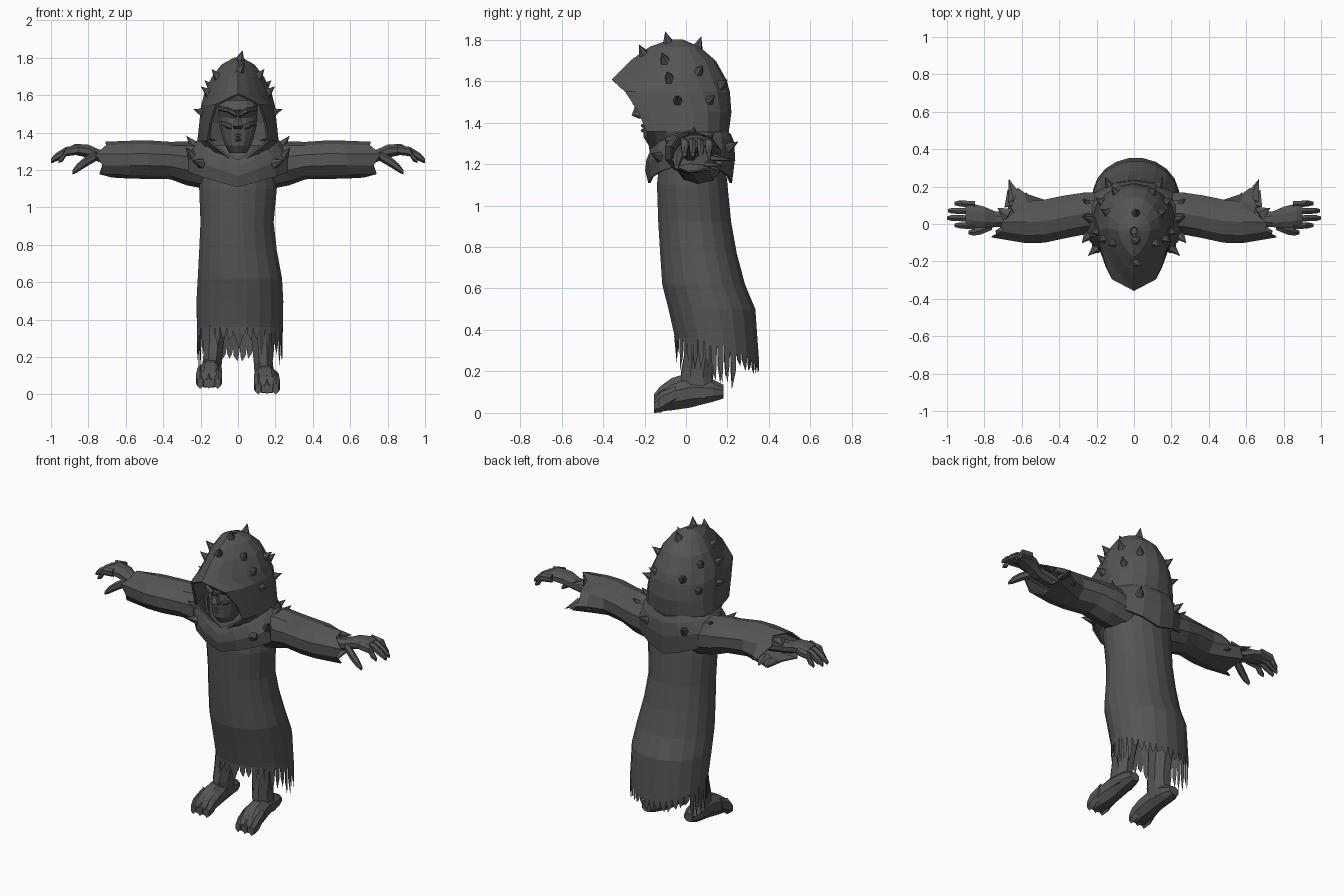
import bpy, bmesh, math, random
from mathutils import Vector
from mathutils.bvhtree import BVHTree

random.seed(4)
if "Cube" in bpy.data.objects:
    bpy.data.objects.remove(bpy.data.objects["Cube"])

grey = bpy.data.materials.new("charcoal_cloth")
grey.use_nodes = True
grey.diffuse_color = (0.09, 0.09, 0.09, 1)
grey.node_tree.nodes["Principled BSDF"].inputs["Base Color"].default_value = grey.diffuse_color


def finish(name, bm, thickness=0):
    bmesh.ops.recalc_face_normals(bm, faces=bm.faces)
    mesh = bpy.data.meshes.new(name)
    bm.to_mesh(mesh)
    mesh.materials.append(grey)
    obj = bpy.data.objects.new(name, mesh)
    bpy.context.collection.objects.link(obj)
    if thickness:
        obj.modifiers.new("thickness", "SOLIDIFY").thickness = thickness
    return obj


def ring(c, axis, ra, rb, n=12):
    """Ellipse around c, in the plane across the axis."""
    u, v = [i for i in range(3) if i != axis]
    pts = []
    for i in range(n):
        a = math.tau * (i + 0.5) / n
        p = Vector(c)
        p[u] += ra * math.cos(a)
        p[v] += rb * math.sin(a)
        pts.append(p)
    return pts


def loft(bm, rings, closed=True, caps=True):
    rows = [[bm.verts.new(p) for p in r] for r in rings]
    n = len(rows[0])
    for lo, hi in zip(rows, rows[1:]):
        for i in range(n if closed else n - 1):
            j = (i + 1) % n
            bm.faces.new((lo[i], lo[j], hi[j], hi[i]))
    if caps:
        bm.faces.new(rows[0])
        bm.faces.new(rows[-1])


def tube(bm, axis, sections, n=8, caps=True):
    loft(bm, [ring(s[:3], axis, s[3], s[4], n) for s in sections], caps=caps)


def spike(bm, base, direction, length, radius, n=6, flat=1):
    d = Vector(direction).normalized()
    q = d.to_track_quat("Z", "Y")
    base = Vector(base)
    feet = [bm.verts.new(base + q @ Vector((radius * math.cos(math.tau * i / n),
            flat * radius * math.sin(math.tau * i / n), 0))) for i in range(n)]
    tip = bm.verts.new(base + d * length)
    for i in range(n):
        bm.faces.new((feet[i], feet[(i + 1) % n], tip))
    bm.faces.new(feet)


def thorns(name, surface, centre, aims, length, radius):
    """Spikes where rays from the centre leave the surface."""
    tree = BVHTree.FromBMesh(surface)
    bm = bmesh.new()
    for aim in aims:
        d = Vector(aim).normalized()
        hit = tree.ray_cast(Vector(centre), d)
        if hit[0]:
            n = hit[1] if hit[1].dot(d) > 0 else -hit[1]
            spike(bm, hit[0] - n * 0.015, n + Vector((0, 0, 0.3)), length, radius)
    finish(name, bm)


# Long robe, bellied towards the back
robe_sections = [(0.01, 0.15, 0.36, 0.232, 0.205), (0.01, 0.125, 0.5, 0.235, 0.212),
                 (0.01, 0.085, 0.62, 0.228, 0.202), (0, 0.06, 0.77, 0.21, 0.187),
                 (-0.005, 0.042, 0.92, 0.198, 0.178), (0, 0.03, 1.1, 0.21, 0.172),
                 (0, 0.03, 1.22, 0.2, 0.16), (0, 0.03, 1.33, 0.14, 0.13)]
N = 20
rings = [ring(s[:3], 2, s[3], s[4], N) for s in robe_sections]
for p in rings[0]:
    p.z -= 0.11 * max(0, (p.y - 0.1) / 0.25)
bm = bmesh.new()
loft(bm, rings, caps=False)
finish("robe", bm)

# Torn strips along the hem, longest at the sides
bm = bmesh.new()
hem = rings[0]
for i in range(N):
    a, b = hem[i], hem[(i + 1) % N]
    mid = a.lerp(b, 0.5)
    side = min(1, abs(mid.x) / 0.17) ** 2
    drop = 0.05 + 0.13 * side
    if mid.y > 0.22:
        drop = 0.07
    for k in (0, 0.5):
        p, q = a.lerp(b, k), a.lerp(b, k + 0.5)
        fall = Vector((0, 0, -drop * random.uniform(0.75, 1.1)))
        r, t = p.lerp(q, 0.15) + fall * 0.55, p.lerp(q, 0.9) + fall * 0.6
        tip = p.lerp(q, random.uniform(0.2, 0.8)) + fall
        bm.faces.new([bm.verts.new(v) for v in (p, q, t, tip, r)])
spike(bm, (0.005, -0.045, 0.37), (0, 0, -1), 0.13, 0.04, 4, 0.3)
finish("torn_hem", bm)

# Legs and clawed feet, the left one lower
for name, s, lift in (("left", 1, 0), ("right", -1, 0.03)):
    x = 0.145 * s
    bm = bmesh.new()
    tube(bm, 2, [(x, 0.06, 0.07 + lift, 0.058, 0.085), (x - 0.01 * s, 0.05, 0.17 + lift, 0.055, 0.08),
                 (x - 0.015 * s, 0.065, 0.28, 0.06, 0.08), (x - 0.02 * s, 0.09, 0.42, 0.068, 0.09)])
    finish(name + "_leg", bm)
    bm = bmesh.new()
    tube(bm, 1, [(x, 0.18, 0.095 + lift / 2, 0.035, 0.028), (x, 0.13, 0.1 + lift / 2, 0.055, 0.05),
                 (x, 0.02, 0.095 + lift, 0.06, 0.075), (x + 0.005 * s, -0.07, 0.075 + lift, 0.07, 0.068),
                 (x + 0.01 * s, -0.13, 0.05 + lift, 0.074, 0.046), (x + 0.01 * s, -0.15, 0.033 + lift, 0.06, 0.025)])
    for k in (-1, 0, 1):
        tx = x + 0.01 * s + k * 0.047
        tube(bm, 1, [(tx, -0.05, 0.09 + lift, 0.018, 0.04), (tx, -0.12, 0.052 + lift, 0.026, 0.05),
                     (tx, -0.155, 0.03 + lift, 0.018, 0.03)], 6)
    finish(name + "_foot", bm)

# Sleeves trailing back to ragged cuffs, hands with fingers
for name, s in (("left", 1), ("right", -1)):
    sections = [(0.14, 0.06, 1.215, 0.11, 0.115), (0.27, 0.055, 1.235, 0.11, 0.11),
                (0.36, 0.04, 1.25, 0.112, 0.092), (0.48, 0.015, 1.255, 0.113, 0.095),
                (0.58, 0.01, 1.255, 0.11, 0.093), (0.7, 0.01, 1.255, 0.078, 0.088)]
    rows = [ring((c[0] * s, *c[1:3]), 0, c[3], c[4], 10) for c in sections]
    for i, p in enumerate(rows[-1]):
        p.x -= s * (0.7 * p.y + (0.02 if i % 2 else -0.015))
    for row, flare in ((rows[-2], 0.04), (rows[-1], 0.1)):
        for p in row:
            if p.y > 0.02 and p.z < 1.27:
                p.y += flare
    bm = bmesh.new()
    loft(bm, rows, caps=False)
    finish(name + "_sleeve", bm, -0.008)
    bm = bmesh.new()
    for x, y, z, dx, dy, size in ((0.63, 0.13, 1.23, 0.35, 1, 0.12), (0.57, 0.11, 1.21, 0.1, 1, 0.06),
                                  (0.65, 0.1, 1.2, 0.3, 1, 0.09), (0.67, 0.05, 1.31, 1, 0.6, 0.07)):
        spike(bm, (x * s, y, z), (dx * s, dy, -0.1), size, 0.045, 5, 0.4)
    finish(name + "_cuff_tatters", bm)

    bm = bmesh.new()
    tube(bm, 0, [(0.6 * s, 0.02, 1.255, 0.045, 0.04), (0.74 * s, 0.025, 1.275, 0.045, 0.036),
                 (0.8 * s, 0.035, 1.3, 0.062, 0.038), (0.87 * s, 0.045, 1.31, 0.07, 0.032),
                 (0.9 * s, 0.045, 1.303, 0.062, 0.024)])
    for k, reach in enumerate((0.96, 1.0, 0.995, 0.96)):
        y = -0.012 + 0.039 * k
        tube(bm, 0, [(0.85 * s, y, 1.308, 0.02, 0.026), (0.92 * s, y + 0.004, 1.298, 0.019, 0.025),
                     ((reach - 0.025) * s, y + 0.005, 1.268, 0.018, 0.021),
                     (reach * s, y + 0.005, 1.248, 0.01, 0.012)], 6)
    tube(bm, 0, [(0.76 * s, -0.01, 1.275, 0.025, 0.028), (0.82 * s, -0.035, 1.24, 0.025, 0.028),
                 (0.86 * s, -0.045, 1.21, 0.02, 0.023), (0.885 * s, -0.045, 1.187, 0.011, 0.012)], 6)
    finish(name + "_hand", bm)

# Peaked hood: height, front, rim half width, half width, back
levels = [(1.79, -0.07, 0, 0.015, -0.02), (1.755, -0.17, 0, 0.08, 0.06), (1.69, -0.26, 0, 0.13, 0.135),
          (1.6, -0.35, 0, 0.17, 0.185), (1.545, -0.29, 0.11, 0.185, 0.2), (1.45, -0.225, 0.14, 0.195, 0.207),
          (1.36, -0.185, 0.155, 0.205, 0.195), (1.27, -0.17, 0.04, 0.2, 0.17)]
rows = []
for z, front, rim, wide, back in levels:
    mid = 0.4 * front + 0.6 * back
    half = []
    for i in range(9):
        t = i / 4
        a = t * math.pi / 2
        if t <= 1:
            sx = 0.6 * t + 0.4 * math.sin(a)
            cy = 0.6 * (1 - t) + 0.4 * math.cos(a)
            half.append(Vector((rim + (wide - rim) * sx, mid + (front - mid) * cy, z)))
        else:
            half.append(Vector((wide * math.sin(a), mid - (back - mid) * math.cos(a), z)))
    half[-1].x = 0
    rows.append(half + [Vector((-p.x, p.y, p.z)) for p in reversed(half[:-1])])
hood = bmesh.new()
loft(hood, rows, closed=False, caps=False)
bmesh.ops.remove_doubles(hood, verts=hood.verts, dist=0.001)
finish("hood", hood, -0.012)
aims = [(0.01, -0.2, 0.26), (0.01, -0.06, 0.3), (0.01, 0.09, 0.27)]
for s in (1, -1):
    aims += [(s * x, y, z) for x, y, z in ((0.12, -0.08, 0.22), (0.16, -0.05, 0.11), (0.14, 0.09, 0.14),
             (0.2, -0.01, 0), (0.15, 0.13, 0), (0.09, 0.19, 0.07))]
thorns("hood_spikes", hood, (0, -0.03, 1.5), aims, 0.078, 0.036)

# Pointed collar over the shoulders
rows = []
for wide, deep, top, dip, peak in ((0.19, 0.185, 1.37, 0.12, 0.03), (0.225, 0.2, 1.335, 0.12, 0.03),
                                   (0.272, 0.205, 1.28, 0.11, 0.05), (0.275, 0.19, 1.2, 0.09, 0.09)):
    row = []
    for i in range(16):
        a = math.tau * i / 16
        c, d = math.cos(a), math.sin(a)
        point = 1 - abs(c)
        drop = dip * (0.2 * abs(d) + 0.8 * point) if d < 0 else peak * point
        row.append(Vector((wide * c, 0.02 + deep * d, top - drop)))
    rows.append(row)
collar = bmesh.new()
loft(collar, rows, caps=False)
finish("collar", collar, -0.012)
aims = [(s * x, y, z) for s in (1, -1) for x, y, z in
        ((0.19, -0.14, -0.02), (0.24, -0.08, 0.02), (0.25, 0.01, 0.08), (0.24, 0.08, 0.05), (0.13, 0.18, 0.02))]
thorns("collar_spikes", collar, (0, 0.02, 1.25), aims, 0.09, 0.036)

# Gaunt face inside the hood
bm = bmesh.new()
face = [(1.57, 0.1, -0.2), (1.52, 0.108, -0.235), (1.48, 0.105, -0.205), (1.43, 0.1, -0.21),
        (1.37, 0.085, -0.205), (1.33, 0.07, -0.205), (1.29, 0.045, -0.18)]
tube(bm, 2, [(0, (y - 0.02) / 2, z, w, (-0.02 - y) / 2) for z, w, y in face], 14)
finish("face", bm)
bm = bmesh.new()
tube(bm, 2, [(0, -0.215, 1.515, 0.014, 0.02), (0, -0.225, 1.47, 0.016, 0.025),
             (0, -0.232, 1.435, 0.032, 0.03), (0, -0.21, 1.42, 0.024, 0.02)], 6)
finish("nose", bm)
bm = bmesh.new()
for s in (1, -1):
    tube(bm, 0, [(0.005 * s, -0.24, 1.495, 0.02, 0.014), (0.05 * s, -0.232, 1.518, 0.02, 0.014),
                 (0.098 * s, -0.175, 1.528, 0.02, 0.012)], 6)
    tube(bm, 0, [(0.035 * s, -0.2, 1.43, 0.015, 0.015), (0.06 * s, -0.187, 1.44, 0.018, 0.018),
                 (0.09 * s, -0.15, 1.45, 0.018, 0.014)], 6)
finish("brows_and_cheeks", bm)
bm = bmesh.new()
for z in (1.385, 1.362):
    tube(bm, 0, [(-0.05, -0.165, z - 0.006, 0.012, 0.005), (0, -0.205, z, 0.014, 0.01),
                 (0.05, -0.165, z - 0.006, 0.012, 0.005)], 6)
finish("lips", bm)
